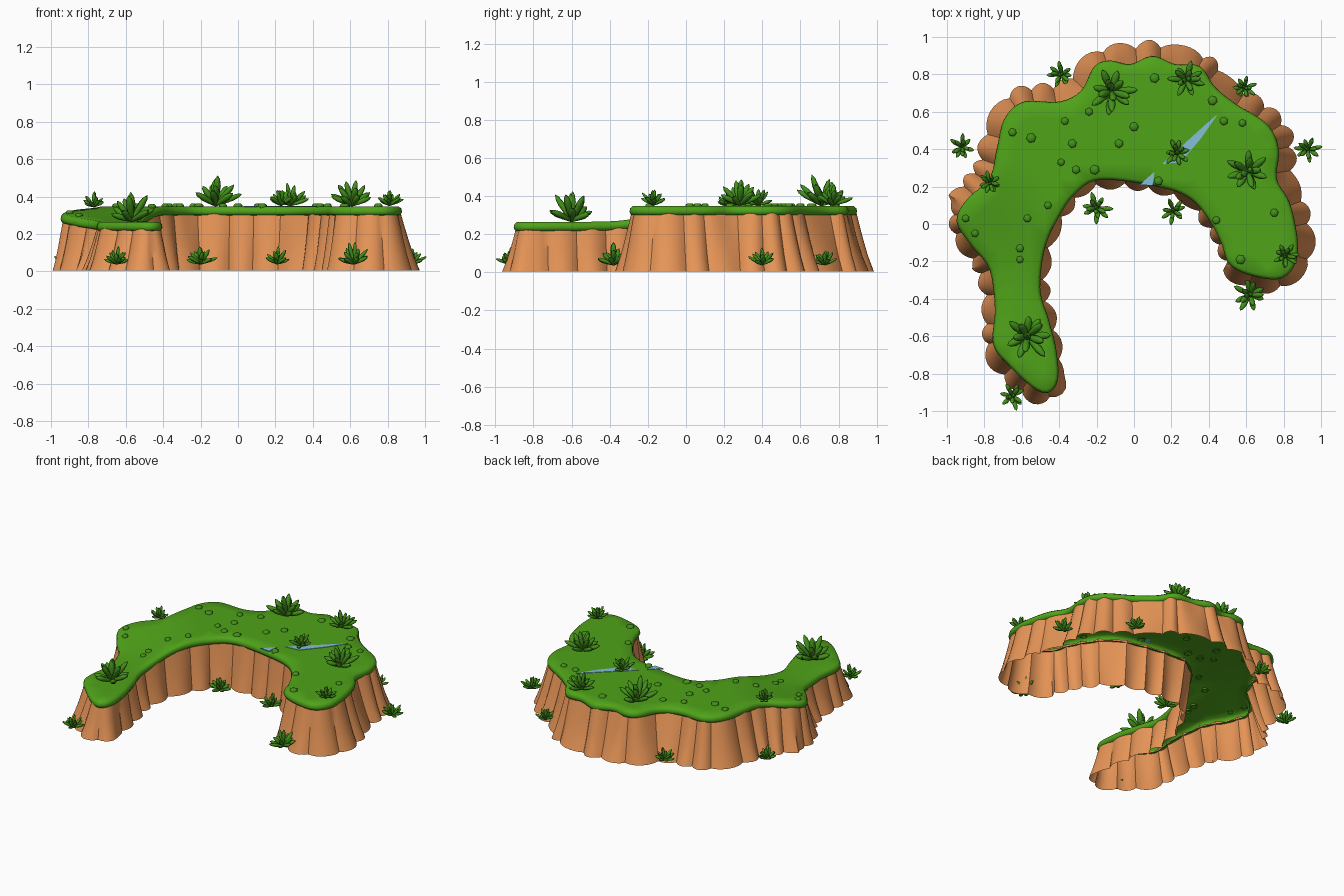
import bpy, bmesh, math, random
from mathutils import Vector
from mathutils.geometry import delaunay_2d_cdt

if "Cube" in bpy.data.objects:
    bpy.data.objects.remove(bpy.data.objects["Cube"])

random.seed(7)


def material(name, rgb):
    m = bpy.data.materials.new(name)
    m.diffuse_color = (*rgb, 1)
    m.use_nodes = True
    m.node_tree.nodes["Principled BSDF"].inputs["Base Color"].default_value = m.diffuse_color
    return m


GRASS = material("grass green", (0.08, 0.37, 0.010))
LEAF = material("leaf green", (0.055, 0.285, 0.010))
ROCK = material("orange rock", (0.80, 0.30, 0.095))
WATER = material("water blue", (0.24, 0.53, 0.70))


def make(name, verts, faces, mat, angle=40):
    me = bpy.data.meshes.new(name)
    me.from_pydata([tuple(v) for v in verts], [], faces)
    # weld parts that share an edge
    bm = bmesh.new()
    bm.from_mesh(me)
    bmesh.ops.remove_doubles(bm, verts=bm.verts[:], dist=0.0002)
    bm.to_mesh(me)
    bm.free()
    me.materials.append(mat)
    me.shade_smooth()
    me.set_sharp_from_angle(angle=math.radians(angle))
    ob = bpy.data.objects.new(name, me)
    bpy.context.collection.objects.link(ob)
    return ob


def ring_faces(rings, n, start=0):
    return [(start + r * n + (i + 1) % n, start + r * n + i,
             start + (r + 1) * n + i, start + (r + 1) * n + (i + 1) % n)
            for r in range(rings - 1) for i in range(n)]


def smooth(t):
    t = min(1, max(0, t))
    return t * t * (3 - 2 * t)


def height(x, y):
    """Top of the grass: the left arm is lower than the rest."""
    return 0.265 + 0.083 * smooth((y + 0.35) / 0.7 + max(0, x + 0.6) * 2)


# Outline of the grass, clockwise from the tip of the left arm
OUTLINE = [(-.46, -.90), (-.54, -.87), (-.67, -.75), (-.75, -.64), (-.74, -.45), (-.77, -.24),
           (-.87, -.11), (-.945, .015), (-.89, .13), (-.77, .24), (-.73, .40), (-.69, .56),
           (-.59, .65), (-.40, .65), (-.28, .71), (-.21, .84), (-.13, .87), (-.02, .85),
           (.10, .895), (.22, .85), (.35, .84), (.43, .73), (.54, .64), (.71, .53), (.77, .40),
           (.76, .24), (.83, .11), (.87, -.08), (.86, -.21), (.78, -.29), (.62, -.27),
           (.51, -.21), (.47, -.10), (.40, .03), (.30, .14), (.14, .20), (-.18, .24),
           (-.32, .16), (-.41, .03), (-.48, -.13), (-.505, -.35), (-.46, -.51),
           (-.42, -.67), (-.41, -.83)]
P = [Vector(p) for p in OUTLINE]
dense = []
for k in range(len(P)):
    a, b, c, d = (P[(k + j) % len(P)] for j in (-1, 0, 1, 2))
    for t in (i / 12 for i in range(12)):
        dense.append(0.5 * (2 * b + (c - a) * t + (2 * a - 5 * b + 4 * c - d) * t * t
                            + (3 * b - a - 3 * c + d) * t ** 3))
lengths = [0.0]
for i in range(len(dense)):
    lengths.append(lengths[-1] + (dense[(i + 1) % len(dense)] - dense[i]).length)


def at(s):
    s = (s % 1) * lengths[-1]
    lo = max(i for i in range(len(dense)) if lengths[i] <= s)
    f = (s - lengths[lo]) / (lengths[lo + 1] - lengths[lo])
    return dense[lo].lerp(dense[(lo + 1) % len(dense)], f)


def blurred(s, w):
    return sum((at(s + w * j / 4) for j in range(-4, 5)), Vector((0, 0))) / 9


def normal(s, w):
    t = (blurred(s + 0.004, w) - blurred(s - 0.004, w)).normalized()
    return Vector((-t.y, t.x))


# Rock wall: a flared skirt of rounded columns with sharp grooves
LOBES, STEPS = 48, 8
widths = [random.uniform(0.6, 1.4) for _ in range(LOBES)]
total, s0, samples = sum(widths), 0, []
for w in widths:
    bulge = random.uniform(0.75, 1.2)
    for i in range(STEPS):
        samples.append((s0 + w / total * i / STEPS, math.sin(math.pi * i / STEPS) ** 0.8 * bulge))
    s0 += w / total
foot, rim = [], []
for s, lobe in samples:
    p, n, wide = at(s), normal(s, 0.012), normal(s, 0.02)
    q = blurred(s, 0.015)
    inner = smooth(0.4 + wide.dot((Vector((0, -0.4)) - p).normalized()))
    flare = 0.09 + (0.035 - 0.09) * inner
    if p.x < -0.2 and p.y < 0.1:
        flare = min(flare, 0.062)
    if p.y < -0.2:  # ends of the arms
        flare += (0.078 - flare) * smooth((-wide.y - 0.2) / 0.6)
    foot.append(q + wide * (flare - 0.022 + 0.035 * lobe))
    rim.append(p + n * (-0.022 + 0.018 * lobe))
verts = []
for t in (0, 0.25, 0.5, 0.75, 1):
    for f, r in zip(foot, rim):
        p = f.lerp(r, t ** 0.85)
        verts.append((p.x, p.y, 0.005 + t * (height(*r) - 0.035)))
make("rock_wall", verts, ring_faces(5, len(foot)), ROCK, 42)

# Grass: rounded rim joined to a cap that follows the height, open below
N = 220
verts = []
for off, dz in ((-0.025, -0.05), (-0.003, -0.046), (0.004, -0.03), (0.0, -0.012), (-0.014, 0)):
    for i in range(N):
        p = at(i / N) + normal(i / N, 0.008) * off
        h = height(*p)
        verts.append((p.x, p.y, h + dz))
edge = [Vector(v[:2]) for v in verts[-N:]]
grid = [Vector((i * 0.08, j * 0.08)) for i in range(-12, 13) for j in range(-12, 13)]
grid = [g for g in grid if min((g - e).length for e in edge) > 0.03]
loop = [(i, (i + 1) % N) for i in range(N)]
flat, _, tris, *_ = delaunay_2d_cdt(edge + grid, loop, [], 1, 1e-5)
start = len(verts)
verts += [(p.x, p.y, height(*p)) for p in flat]
make("grass_top", verts, ring_faces(5, N) + [tuple(start + i for i in t) for t in tris],
     GRASS, 75)

# Slivers of water: thin plates through the grass, seen from above and below
for i, pts in enumerate([[(.45, .59), (.38, .53), (.27, .43), (.15, .32), (.25, .33), (.36, .46)],
                         [(.11, .28), (.03, .21), (.10, .205)]]):
    k = len(pts)
    verts = [(x, y, height(x, y) + dz) for dz in (0.003, -0.003) for x, y in pts]
    sides = [(j, (j + 1) % k, k + (j + 1) % k, k + j) for j in range(k)]
    make(f"water_sliver_{i}", verts,
         [tuple(range(k)), tuple(range(2 * k - 1, k - 1, -1))] + sides, WATER, 30)

# Small tufts: low six-sided bumps
TUFTS = [(-.65, .49), (-.55, .46), (-.37, .55), (-.24, .60), (-.33, .43), (-.39, .33),
         (-.31, .29), (-.21, .29), (-.08, .43), (0, .52), (.11, .78), (.42, .66), (.48, .55),
         (.58, .54), (-.46, .10), (-.57, .03), (-.61, -.13), (-.61, -.19), (-.90, .03),
         (-.85, -.05), (.13, .23), (.44, .02), (.75, .06), (.57, -.19)]
for k, (x, y) in enumerate(TUFTS):
    r, turn, verts = random.uniform(0.021, 0.028), random.random(), []
    for scale, dz in ((1, -0.008), (0.95, 0.007), (0.6, 0.014)):
        for i in range(6):
            a = turn - i * math.pi / 3
            verts.append((x + r * scale * math.cos(a), y + r * scale * math.sin(a),
                          height(x, y) + dz))
    make(f"tuft_{k}", verts, ring_faces(3, 6) + [tuple(range(17, 11, -1))], LEAF, 50)


def bush(name, x, y, z, size):
    """Spindle-shaped leaves fanning out from one point."""
    verts, faces = [], []
    for count, tilt, length in ((7, 66, 1.0), (5, 38, 1.05), (2, 10, 1.1)):
        turn = random.random() * 6.28
        for i in range(count):
            a = turn + i * 2 * math.pi / count + random.uniform(-0.2, 0.2)
            b = math.radians(tilt + random.uniform(-8, 8))
            L = size * length * random.uniform(0.8, 1.1)
            d = Vector((math.sin(b) * math.cos(a), math.sin(b) * math.sin(a), math.cos(b)))
            u = Vector((-math.sin(a), math.cos(a), 0))
            v = d.cross(u)
            start = len(verts)
            for t, w in ((0.0, 0.06), (0.35, 0.12), (0.65, 0.15), (0.88, 0.10), (1, 0.01)):
                for j in range(6):
                    c = -j * math.pi / 3
                    verts.append(Vector((x, y, z)) + d * L * t
                                 + (u * math.cos(c) + v * 0.8 * math.sin(c)) * w * size)
            faces += ring_faces(5, 6, start)
    make(name, verts, faces, LEAF, 75)


# Bushes on top of the grass, then on the ground around the wall
for i, (x, y, s) in enumerate([(-.12, .71, .14), (.28, .77, .105), (.61, .28, .13),
                               (-.57, -.60, .145), (.23, .38, .085), (.81, -.17, .08),
                               (-.77, .22, .075)]):
    bush(f"top_bush_{i}", x, y, height(x, y) + 0.005, s)
for i, (x, y, s) in enumerate([(-.39, .80, .08), (.59, .73, .075), (.93, .40, .08),
                               (-.92, .41, .08), (-.20, .085, .09), (.21, .07, .08),
                               (.62, -.38, .10), (-.65, -.92, .08)]):
    bush(f"ground_bush_{i}", x, y, 0.04, s)
